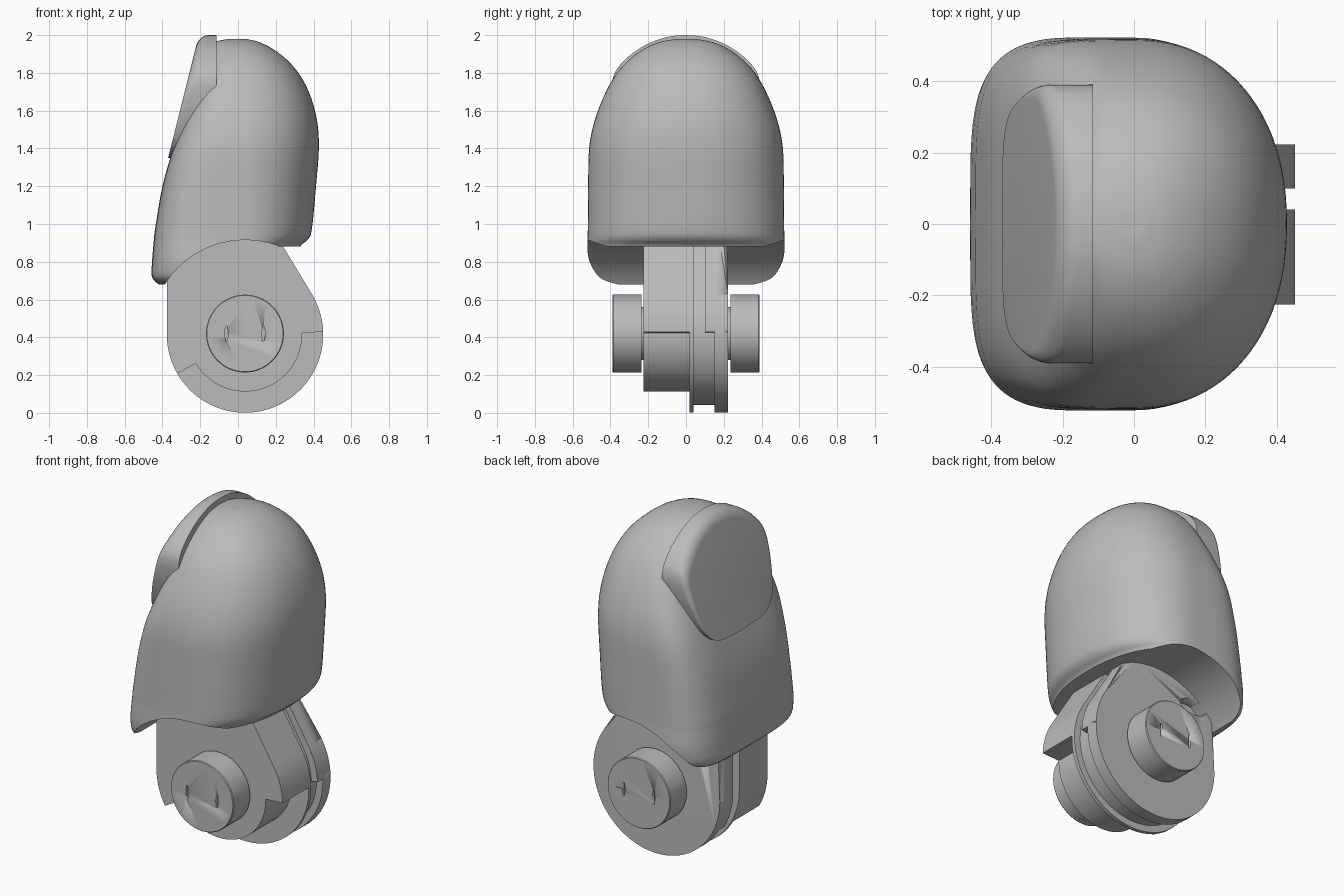
import bpy, bmesh
from math import sin, cos, pi, radians
from mathutils import Matrix

cube = bpy.data.objects.get("Cube")
if cube:
    bpy.data.objects.remove(cube)

grey = bpy.data.materials.new("plain_grey")
grey.use_nodes = True
grey.diffuse_color = (0.5, 0.5, 0.5, 1)
grey.node_tree.nodes["Principled BSDF"].inputs["Base Color"].default_value = (0.5, 0.5, 0.5, 1)

CX, CZ, R = 0.037, 0.415, 0.414      # pivot centre and knuckle radius


def finish(name, bm, angle=35):
    bmesh.ops.recalc_face_normals(bm, faces=bm.faces)
    me = bpy.data.meshes.new(name)
    bm.to_mesh(me)
    bm.free()
    ob = bpy.data.objects.new(name, me)
    bpy.context.collection.objects.link(ob)
    me.materials.append(grey)
    bpy.ops.object.select_all(action='DESELECT')
    ob.select_set(True)
    bpy.context.view_layer.objects.active = ob
    bpy.ops.object.shade_smooth_by_angle(angle=radians(angle))
    return ob


def loft(rings):
    """Closed skin through rings of equal length, capped at both ends."""
    bm = bmesh.new()
    rows = [[bm.verts.new(p) for p in ring] for ring in rings]
    n = len(rows[0])
    for a, b in zip(rows, rows[1:]):
        for i in range(n):
            j = (i + 1) % n
            bm.faces.new((a[i], a[j], b[j], b[i]))
    bm.faces.new(rows[0])
    bm.faces.new(rows[-1])
    return bm


def prism(name, outline, y0, y1, round_edge=0):
    bm = loft([[(x, y, z) for x, z in outline] for y in (y0, y1)])
    if round_edge:
        edges = [e for e in bm.edges if all(abs(v.co.y - y1) < 1e-5 for v in e.verts)]
        bmesh.ops.bevel(bm, geom=edges, offset=round_edge, segments=6,
                        profile=0.5, affect='EDGES')
    return finish(name, bm)


def cut(target, cutter):
    cutter.hide_render = True
    cutter.hide_set(True)
    mod = target.modifiers.new("cut", 'BOOLEAN')
    mod.object = cutter
    mod.solver = 'EXACT'
    bpy.context.view_layer.objects.active = target
    target.select_set(True)
    bpy.ops.object.modifier_apply(modifier=mod.name)
    bpy.data.objects.remove(cutter)


def smooth_path(keys, steps):
    """Catmull-Rom curve through tuples of any size."""
    k = [keys[0]] + keys + [keys[-1]]
    out = []
    for i in range(1, len(k) - 2):
        for s in range(steps):
            t = s / steps
            out.append(tuple(
                0.5 * (2 * b + (c - a) * t + (2 * a - 5 * b + 4 * c - d) * t * t
                       + (3 * b - a - 3 * c + d) * t ** 3)
                for a, b, c, d in zip(*k[i - 1:i + 3])))
    return out + [keys[-1]]


def arc(r, a0, a1, n=24):
    angles = [radians(a0 + (a1 - a0) * i / n) for i in range(n + 1)]
    return [(CX + r * cos(a), CZ + r * sin(a)) for a in angles]


# Fingertip shell: height, left edge, right edge, half width
keys = [(0.68, -0.42, 0.31, 0.47), (0.72, -0.456, 0.32, 0.508), (0.8, -0.455, 0.325, 0.525),
        (0.88, -0.449, 0.33, 0.523), (0.92, -0.445, 0.372, 0.521), (0.98, -0.438, 0.392, 0.52),
        (1.2, -0.4, 0.413, 0.518), (1.4, -0.343, 0.428, 0.513), (1.55, -0.29, 0.418, 0.483),
        (1.7, -0.232, 0.375, 0.424), (1.82, -0.2, 0.305, 0.35), (1.91, -0.17, 0.21, 0.25),
        (1.96, -0.13, 0.12, 0.15), (1.978, -0.06, 0.05, 0.06), (1.98, -0.01, 0.01, 0.01)]


def shell_ring(z, left, right, w):
    power = 2.2 + 2.2 * min(1, max(0, (1.98 - z) / 0.6))
    ring = []
    for i in range(96):
        a = 2 * pi * i / 96
        c, s = cos(a), sin(a)
        e = 2 / (2.2 if c > 0 else power)
        x = right * abs(c) ** e if c > 0 else left * abs(c) ** e
        ring.append((x, w * abs(s) ** e * (1 if s > 0 else -1), z))
    return ring


shell = finish("fingertip_shell", loft([shell_ring(*k) for k in smooth_path(keys, 4)]))
cut(shell, prism("knuckle_clearance", arc(0.5, 0, 357.5, 143), -1, 1))
cut(shell, prism("lip_clearance", [(0.1, 0.3), (0.8, 0.3), (0.8, 0.881), (0.1, 0.881)], -1, 1))
bpy.ops.object.shade_smooth_by_angle(angle=radians(35))

# Nail: arched slab with a sloping flat face, rounded over at the top
half = smooth_path([(0, 1.35), (0.2, 1.362), (0.3, 1.42), (0.352, 1.53), (0.383, 1.66),
                    (0.385, 1.78), (0.325, 1.868), (0.22, 1.945), (0.1, 1.99), (0, 2.0)], 4)
nail_outline = half + [(-y, z) for y, z in half[-2:0:-1]]


def nail_ring(inset, depth):
    ring = []
    for y, z in nail_outline:
        grow = min(1, max(0, (z - 1.4) / 0.45))
        k = 1 - inset * grow
        y2, z2 = y * k, 1.6 + (z - 1.6) * k
        ring.append((-0.37 + (z2 - 1.35) * 0.25 + depth * grow, y2, z2))
    return ring


rings = [[(-0.115, y, z) for y, z in nail_outline]]
rings += [nail_ring(0.14 * (1 - cos(a)), 0.05 * (1 - sin(a)))
          for a in [pi / 2 * i / 6 for i in range(7)]]
finish("nail", loft(rings))


# Knuckle plates stacked along the pivot
def knuckle_outline(r, low):
    """Round bottom with radius low, straight left side, sloping right side."""
    k = r - R
    return ([(CX - r, 1.0)] + arc(r, 180, 210, 8) + arc(low, 210.5, 361.5, 40)
            + arc(r, 2, 32, 10) + [(0.185 + k, 0.97)])


prism("knuckle_front_block", knuckle_outline(R, 0.302), -0.225, 0.02)
prism("knuckle_flange", knuckle_outline(R, R), 0.018, 0.04)
core = prism("knuckle_core", knuckle_outline(R - 0.04, R - 0.04), 0.038, 0.152)
prism("knuckle_step", knuckle_outline(R, R - 0.041), 0.1, 0.151)
back = prism("knuckle_back_plate", knuckle_outline(R, R), 0.15, 0.222, 0.055)

# Slot in the back plate
slot = [(-0.23 + 0.09 * cos(a), 0.77 + 0.045 * sin(a))
        for a in [2 * pi * i / 24 for i in range(24)]]
cut(back, prism("slot_cutter", slot, 0.155, 0.3))

# Pivot pins with a narrow neck and two small slits in each cap
for side, label in ((-1, "front"), (1, "back")):
    steps = [(0.14, 0.21), (0.14, 0.235), (0.206, 0.235), (0.206, 0.385), (0.202, 0.39)]
    pin = finish(label + "_pin", loft(
        [[(x, side * y, z + 0.005) for x, z in arc(r, 0, 354.375, 63)] for r, y in steps]))
    for dx in (-0.098, 0.098):
        slit = [(CX + dx + 0.008 * cos(a), CZ + 0.005 + 0.042 * sin(a))
                for a in [2 * pi * i / 16 for i in range(16)]]
        cut(pin, prism("slit_cutter", slit, side * 0.37, side * 0.45))
